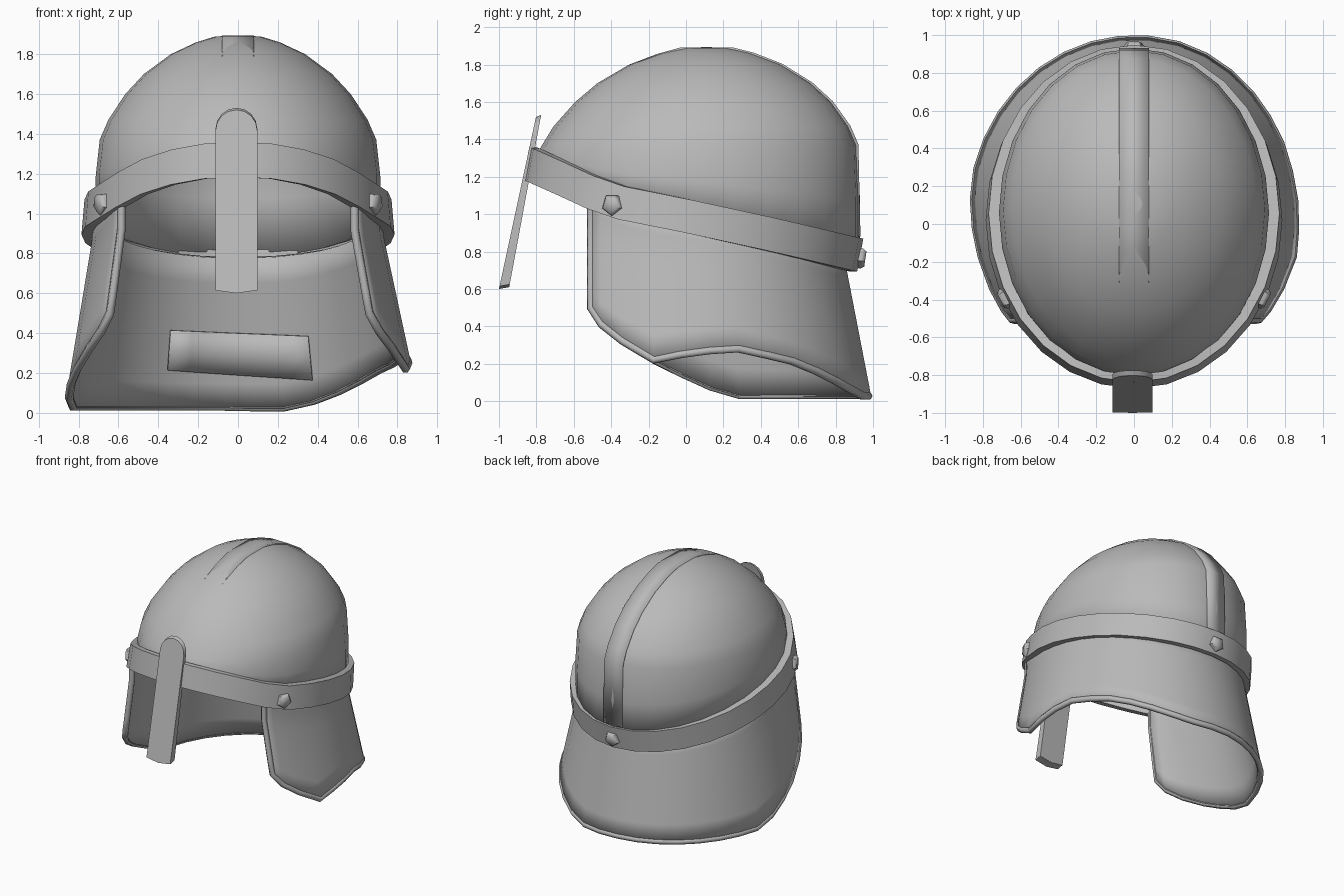
import bpy, bmesh, math
from mathutils import Vector

if "Cube" in bpy.data.objects:
    bpy.data.objects.remove(bpy.data.objects["Cube"])

steel = bpy.data.materials.new("steel grey")
steel.diffuse_color = (0.49, 0.49, 0.49, 1)
steel.use_nodes = True
steel.node_tree.nodes["Principled BSDF"].inputs["Base Color"].default_value = steel.diffuse_color


def lerp_table(table, v):
    """Piecewise linear lookup in a sorted list of (key, value)."""
    if v <= table[0][0]:
        return table[0][1]
    for (a, fa), (b, fb) in zip(table, table[1:]):
        if v <= b:
            return fa + (fb - fa) * (v - a) / (b - a)
    return table[-1][1]


def finish(name, bm, thick=0, angle=30):
    bmesh.ops.remove_doubles(bm, verts=bm.verts, dist=1e-5)
    bmesh.ops.recalc_face_normals(bm, faces=bm.faces)
    me = bpy.data.meshes.new(name)
    bm.to_mesh(me)
    bm.free()
    ob = bpy.data.objects.new(name, me)
    bpy.context.collection.objects.link(ob)
    me.materials.append(steel)
    if thick:
        mod = ob.modifiers.new("thickness", 'SOLIDIFY')
        mod.thickness = thick
        mod.offset = -1
    bpy.ops.object.select_all(action='DESELECT')
    ob.select_set(True)
    bpy.context.view_layer.objects.active = ob
    bpy.ops.object.shade_smooth_by_angle(angle=math.radians(angle))
    return ob


def grid(rows, close_cols=False, close_rows=False):
    """Skin a list of point rows with quads."""
    bm = bmesh.new()
    vs = [[bm.verts.new(p) for p in r] for r in rows]
    nr, nc = len(vs), len(vs[0])
    for i in range(nr if close_rows else nr - 1):
        for j in range(nc if close_cols else nc - 1):
            k, m = (i + 1) % nr, (j + 1) % nc
            bm.faces.new((vs[i][j], vs[i][m], vs[k][m], vs[k][j]))
    return bm


# Angle t runs around the helmet: 0 = back, 90 = right side, 180 = front
BAND = [(-0.82, 1.27), (-0.6, 1.17), (-0.4, 1.075), (0, 0.995), (0.5, 0.885), (0.94, 0.78)]
DOME = [(1.893, 0.02), (1.888, 0.16), (1.86, 0.29), (1.8, 0.47), (1.7, 0.66),
        (1.6, 0.79), (1.47, 0.91), (1.37, 0.97)]
RING = [2 * math.pi * i / 28 for i in range(28)]


def band_z(t):
    return lerp_table(BAND, 0.055 + 0.88 * math.cos(t))


def dome_point(t, z, r):
    cy = lerp_table([(1.2, 0.06), (1.6, 0.095), (1.9, 0.11)], z)
    return Vector((0.715 * r * math.sin(t), cy + 0.87 * r * math.cos(t), z))


# Dome
rows = [[dome_point(t, z, r) for t in RING] for z, r in DOME]
rows.append([dome_point(t, (1.37 + band_z(t)) / 2, 1) for t in RING])
rows.append([dome_point(t, band_z(t), 1) for t in RING])
bm = grid(rows, close_cols=True)
bmesh.ops.holes_fill(bm, edges=[e for e in bm.edges if e.is_boundary and
                                all(v.co.z > 1.8 for v in e.verts)])
finish("dome", bm, 0.03, 35)

# Crest strip running over the dome from front to back
path = [dome_point(math.pi, z, r) + Vector((0, 0, -0.03 * r + 0.008)) for z, r in reversed(DOME[1:])]
path += [dome_point(0, z, r) + Vector((0, 0.003 * r, 0.004)) for z, r in DOME[1:]]
path.append(dome_point(0, 0.88, 1) + Vector((0, 0.003, 0)))
finish("crest_strip", grid([[p + Vector((x, 0, 0)) for x in (-0.08, 0.08)] for p in path]), 0.02)


# Band: rectangular section swept around the rim
def band_point(t, outer, h):
    rx, ry = (0.77, 0.893) if outer else (0.71, 0.855)
    low = h < 0
    return Vector((rx * (1.02 if low else 1) * math.sin(t),
                   0.055 + ry * math.cos(t) - (0.033 if low else 0), band_z(t) + h))


section = [(1, 0.088), (1, -0.088), (0, -0.088), (0, 0.088)]
finish("band", grid([[band_point(t, *s) for t in RING] for s in section], True, True))

# Neck and cheek guard: lower edge height by angle, longer on the left side
LOWER = [(-131, 0.5), (-126, 0.41), (-117, 0.32), (-105, 0.22), (-90, 0.11), (-78, 0.03),
         (0, 0.03), (13, 0.022), (22, 0.045), (35, 0.11), (53, 0.21), (75, 0.28),
         (90, 0.265), (105, 0.22), (117, 0.32), (126, 0.41), (131, 0.5)]


def guard_point(deg, z, inset=0):
    t = math.radians(deg)
    s = max(0, (0.92 - z) / 0.9)
    back = math.cos(t) > 0
    ry = 0.77 + 0.175 * s if back else 0.865
    rx = 0.725 + (0.195 if deg > 0 else 0.15) * s     # right side flares more
    sx = math.sin(t)
    if not back:                                      # boxier towards the cheeks
        sx = math.copysign(abs(sx) ** 0.7, sx)
    return Vector(((rx - inset) * sx, 0.05 + (ry - inset) * math.cos(t), z))


cols = [-131, -126, -117] + list(range(-105, 106, 10)) + [117, 126, 131]
rows = []
for i in range(7):
    f = i / 6
    rows.append([guard_point(d, band_z(math.radians(d)) * (1 - f) + lerp_table(LOWER, d) * f)
                 for d in cols])
finish("neck_guard", grid(rows), 0.035)

# Rolled rim along the guard's free edge
edge = [r[0] for r in rows[:-1]] + rows[-1] + [r[-1] for r in reversed(rows[:-1])]
tube = []
for i, p in enumerate(edge):
    d = (edge[min(i + 1, len(edge) - 1)] - edge[max(i - 1, 0)]).normalized()
    out = Vector((p.x, p.y - 0.05, 0))
    out = (out - d * out.dot(d)).normalized()
    side = d.cross(out)
    c = p - out * 0.015
    tube.append([c + (out * math.cos(a) + side * math.sin(a)) * 0.022
                 for a in [k * math.pi / 3 for k in range(6)]])
finish("guard_rim", grid(tube, close_cols=True), 0, 70)

# Thin plate inside the back of the guard
plate = []
for f in (0, 0.5, 1):
    plate.append([guard_point(d, (0.215 - 0.05 * u) * (1 - f) + (0.415 - 0.03 * u) * f, 0.048)
                  for u, d in [(k / 6, -26.5 + 53 * k / 6) for k in range(7)]])
finish("inner_plate", grid(plate), 0.009)

# Nose guard: round-topped bar leaning forward
outline = [(-0.105, 0.615), (0, 0.6), (0.105, 0.615)]
outline += [(0.105 * math.cos(a), 1.415 + 0.105 * math.sin(a))
            for a in [math.pi * k / 8 for k in range(9)]]
bm = bmesh.new()
face = bm.faces.new([bm.verts.new((x - 0.008, -1.0 + (z - 0.6) * 0.215, z)) for x, z in outline])
ext = bmesh.ops.extrude_face_region(bm, geom=[face])
for v in ext["geom"]:
    if isinstance(v, bmesh.types.BMVert):             # thinner towards the top
        v.co.y += 0.055 - 0.03 * (v.co.z - 0.6)
        v.co.z += 0.01
finish("nose_guard", bm)

# Five-sided rivets on both sides and the back
for name, pos, normal in [("rivet_right", (0.675, -0.39, 1.05), (0.9, -0.44, 0)),
                          ("rivet_left", (-0.675, -0.39, 1.05), (-0.9, -0.44, 0)),
                          ("rivet_back", (0, 0.925, 0.77), (0, 1, -0.15))]:
    n = Vector(normal).normalized()
    u = n.cross(Vector((0, 0, 1))).normalized()
    w = u.cross(n)
    rings = [[Vector(pos) + n * h + (u * math.sin(a) + w * math.cos(a)) * r
              for a in [math.pi + k * math.tau / 5 for k in range(5)]]
             for h, r in [(-0.03, 0.055), (0.015, 0.06), (0.035, 0.045)]]
    bm = grid(rings, close_cols=True)
    bmesh.ops.holes_fill(bm, edges=bm.edges[:])
    finish(name, bm, 0, 60)
